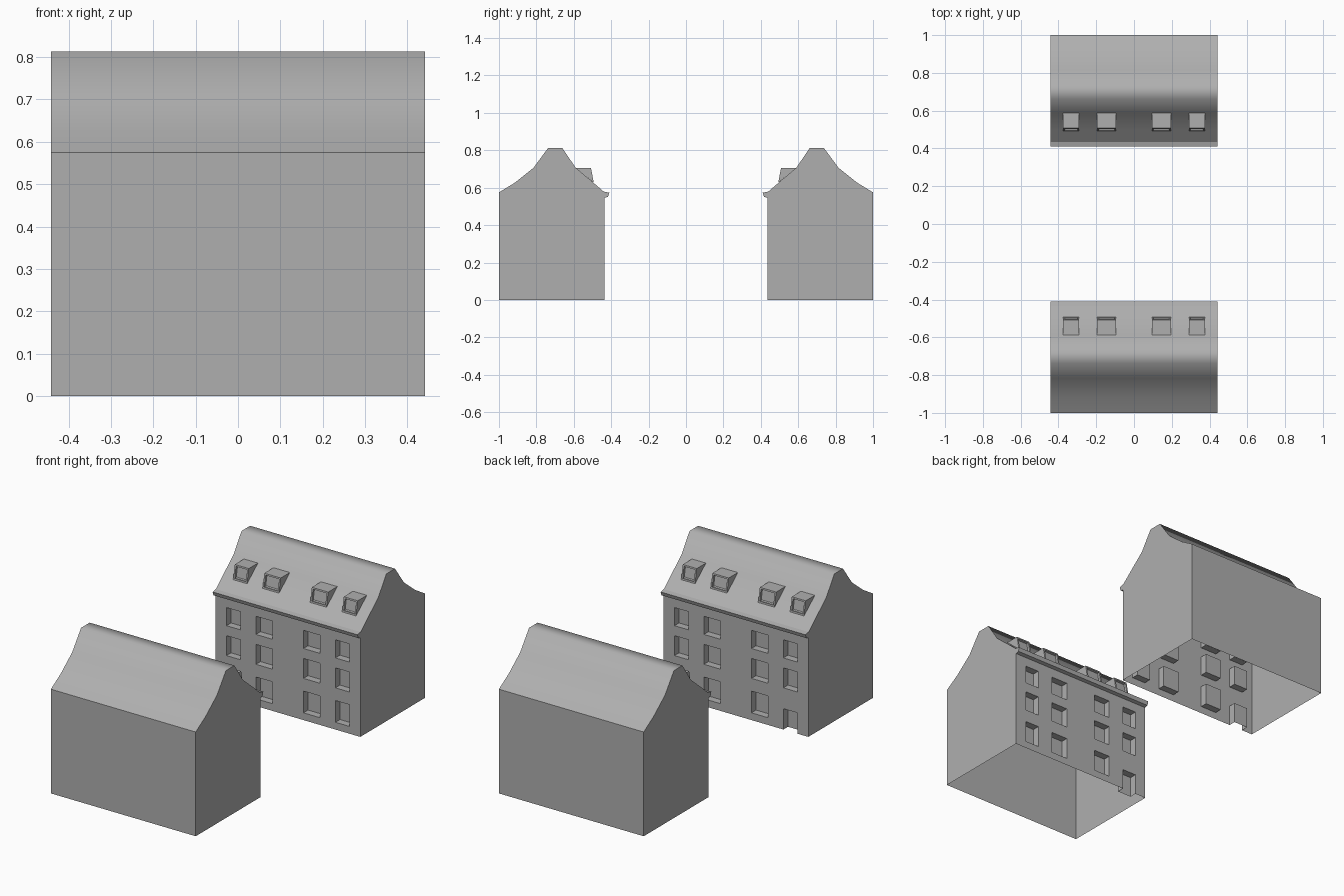
import bpy, bmesh

if "Cube" in bpy.data.objects:
    bpy.data.objects.remove(bpy.data.objects["Cube"])

HALF = 0.442                     # half length of each house
FACE, BACK = 0.435, 1.0          # distance of facade / rear wall from centre
EAVE, DEPTH = 0.575, 0.04        # wall height, window recess depth
COLS = [(-0.375, -0.29), (-0.195, -0.095), (0.095, 0.195), (0.29, 0.375)]
ROWS = [(0.04, 0.16), (0.23, 0.34), (0.395, 0.495)]
DOOR_TOP = 0.115
# roof cross-section (y, z), street eave to rear eave
ROOF = [(FACE, EAVE), (0.495, 0.627), (0.59, 0.707), (0.662, 0.813),
        (0.737, 0.813), (0.815, 0.707), (0.915, 0.627), (BACK, EAVE)]

# mid-grey plaster
GREY = bpy.data.materials.new("grey_plaster")
GREY.diffuse_color = (0.43, 0.43, 0.43, 1)
GREY.use_nodes = True
GREY.node_tree.nodes["Principled BSDF"].inputs["Base Color"].default_value = GREY.diffuse_color


def face(bm, pts):
    return bm.faces.new([bm.verts.new(p) for p in pts])


def finish(bm, name, side, smooth=False):
    """Mirror to the given side of the street, weld, orient and link."""
    for v in bm.verts:
        v.co.y *= side
    bmesh.ops.remove_doubles(bm, verts=bm.verts, dist=1e-5)
    bmesh.ops.recalc_face_normals(bm, faces=bm.faces)
    for f in bm.faces:
        f.smooth = smooth
    me = bpy.data.meshes.new(name)
    bm.to_mesh(me)
    bm.free()
    me.materials.append(GREY)
    ob = bpy.data.objects.new(name, me)
    bpy.context.collection.objects.link(ob)
    return ob


def strip(bm, profile, x0, x1):
    """Sweep an open (y, z) profile along x."""
    return [face(bm, [(x0, *a), (x1, *a), (x1, *b), (x0, *b)])
            for a, b in zip(profile, profile[1:])]


def is_open(x, z):
    for i, (a, b) in enumerate(COLS):
        if a < x < b:
            if i == 0 and z < ROWS[0][1]:
                return 0 < z < DOOR_TOP
            return any(lo < z < hi for lo, hi in ROWS)
    return False


def walls(side, name):
    bm = bmesh.new()
    # gables and rear wall, open underneath
    for x in (-HALF, HALF):
        face(bm, [(x, FACE, 0)] + [(x, *p) for p in ROOF] + [(x, BACK, 0)])
    face(bm, [(-HALF, BACK, 0), (HALF, BACK, 0), (HALF, BACK, EAVE), (-HALF, BACK, EAVE)])
    # facade grid with recessed windows and door
    xs = [-HALF] + [x for c in COLS for x in c] + [HALF]
    zs = sorted([0, DOOR_TOP, EAVE] + [z for r in ROWS for z in r])
    mx = [(a + b) / 2 for a, b in zip(xs, xs[1:])]
    mz = [(a + b) / 2 for a, b in zip(zs, zs[1:])]
    inner = FACE + DEPTH
    for i, cx in enumerate(mx):
        for j, cz in enumerate(mz):
            a, b, c, d = xs[i], xs[i + 1], zs[j], zs[j + 1]
            hole = is_open(cx, cz)
            y = inner if hole else FACE
            face(bm, [(a, y, c), (b, y, c), (b, y, d), (a, y, d)])
            if not hole:
                continue
            for x in (a, b):
                face(bm, [(x, FACE, c), (x, inner, c), (x, inner, d), (x, FACE, d)])
            if j > 0 and not is_open(cx, mz[j - 1]):
                face(bm, [(a, FACE, c), (b, FACE, c), (b, inner, c), (a, inner, c)])
            if not is_open(cx, mz[j + 1]):
                face(bm, [(a, FACE, d), (b, FACE, d), (b, inner, d), (a, inner, d)])
    finish(bm, name + "_walls", side)


def roof(side, name):
    bm = bmesh.new()
    strip(bm, ROOF, -HALF, HALF)
    finish(bm, name + "_roof", side, smooth=True)


def cornice(side, name):
    bm = bmesh.new()
    prof = [(FACE, 0.579), (0.41, 0.573), (0.417, 0.552), (FACE, 0.546)]
    strip(bm, prof + prof[:1], -HALF, HALF)
    for x in (-HALF, HALF):
        face(bm, [(x, *p) for p in prof])
    finish(bm, name + "_cornice", side)


def dormer(side, name, x0, x1):
    bm = bmesh.new()
    prof = [(0.59, 0.705), (0.508, 0.705), (0.493, 0.627)]
    for x in (x0, x1):
        face(bm, [(x, *p) for p in prof])
    top, front = strip(bm, prof, x0, x1)
    # recessed dormer window
    bm.normal_update()
    if front.normal.y > 0:
        front.normal_flip()
    bmesh.ops.inset_region(bm, faces=[front], thickness=0.012, depth=0,
                           use_boundary=True)
    n = front.normal.copy()
    pts = [v.co.copy() for v in front.verts]
    bm.faces.remove(front)
    deep = [p - n * 0.013 for p in pts]
    face(bm, deep)
    for k in range(4):
        m = (k + 1) % 4
        face(bm, [pts[k], pts[m], deep[m], deep[k]])
    finish(bm, name, side)


# two houses facing each other across the street
for side, name in ((-1, "near_house"), (1, "far_house")):
    walls(side, name)
    roof(side, name)
    cornice(side, name)
    for k, (x0, x1) in enumerate(COLS):
        dormer(side, f"{name}_dormer_{k + 1}", x0, x1)
